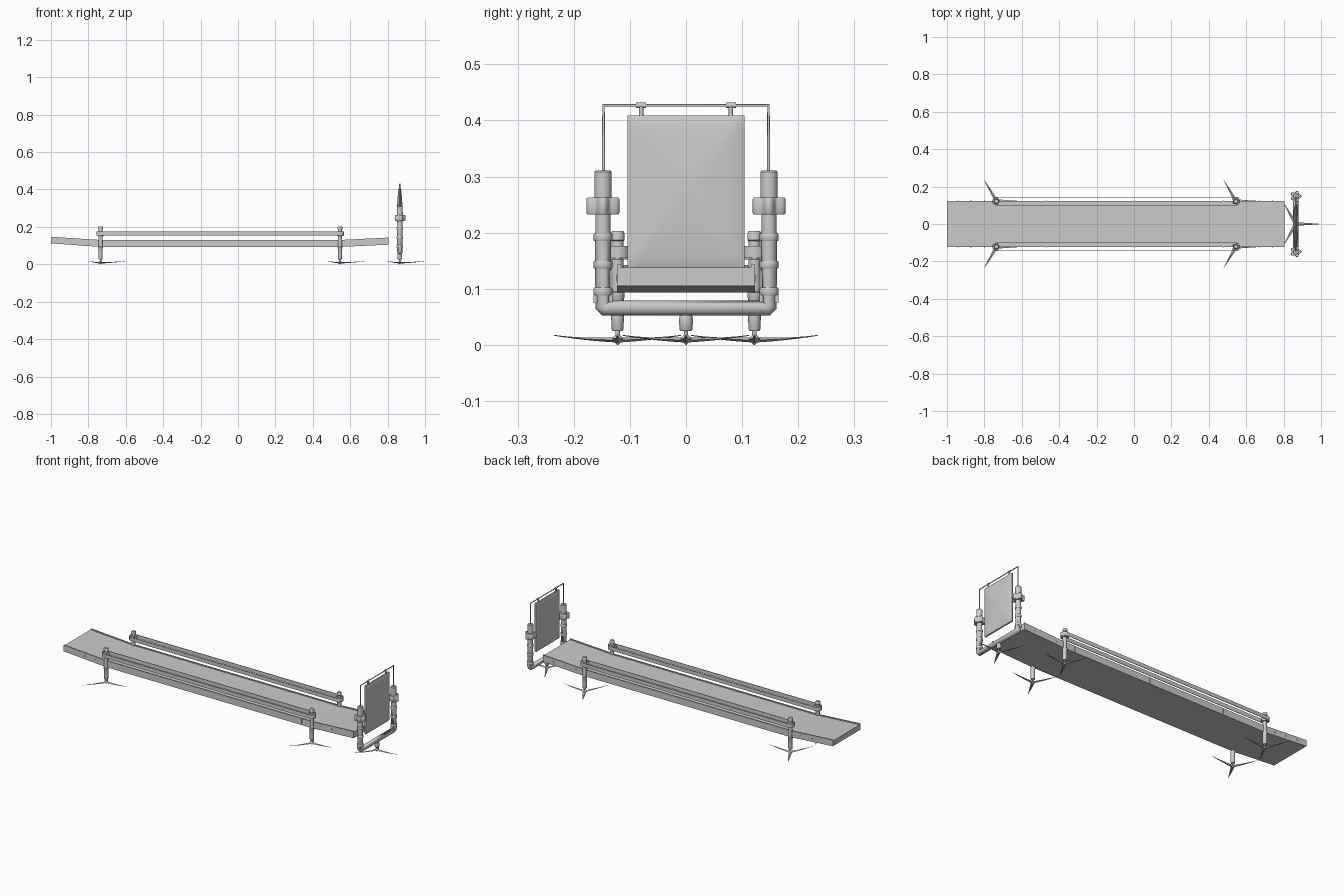
import bpy, bmesh, math
from mathutils import Vector

if "Cube" in bpy.data.objects:
    bpy.data.objects.remove(bpy.data.objects["Cube"])


def finish(name, bm, smooth=True):
    bmesh.ops.recalc_face_normals(bm, faces=bm.faces)
    me = bpy.data.meshes.new(name)
    bm.to_mesh(me)
    bm.free()
    ob = bpy.data.objects.new(name, me)
    bpy.context.collection.objects.link(ob)
    if smooth:
        bpy.ops.object.select_all(action='DESELECT')
        ob.select_set(True)
        bpy.context.view_layer.objects.active = ob
        bpy.ops.object.shade_smooth_by_angle(angle=math.radians(35))
    return ob


def loft(name, rings, smooth=True):
    bm = bmesh.new()
    rows = [[bm.verts.new(p) for p in ring] for ring in rings]
    n = len(rows[0])
    for a, b in zip(rows, rows[1:]):
        for i in range(n):
            bm.faces.new((a[i], a[(i + 1) % n], b[(i + 1) % n], b[i]))
    bm.faces.new(rows[0])
    bm.faces.new(rows[-1])
    return finish(name, bm, smooth)


def lathe(name, x, y, profile, n=20):
    return loft(name, [[(x + r * math.cos(t), y + r * math.sin(t), z)
                        for t in (math.tau * i / n for i in range(n))] for r, z in profile])


def pipe(name, pts, r):
    cu = bpy.data.curves.new(name, 'CURVE')
    cu.dimensions = '3D'
    cu.bevel_depth = r
    cu.bevel_resolution = 4
    cu.use_fill_caps = True
    sp = cu.splines.new('POLY')
    sp.points.add(len(pts) - 1)
    for p, co in zip(sp.points, pts):
        p.co = (*co, 1)
    ob = bpy.data.objects.new(name, cu)
    bpy.context.collection.objects.link(ob)
    return ob


def box(name, lo, hi):
    xs = [(lo[0], lo[1]), (hi[0], lo[1]), (hi[0], hi[1]), (lo[0], hi[1])]
    return loft(name, [[(x, y, z) for x, y in xs] for z in (lo[2], hi[2])], False)


def lobed(name, x, y, z0, z1, r0, amp, lobes=5, n=60):
    def ring(z, s):
        out = []
        for i in range(n):
            t = math.tau * i / n
            r = s * (r0 + amp * math.cos(lobes * t))
            out.append((x + r * math.cos(t), y + r * math.sin(t), z))
        return out
    return loft(name, [ring(z0, .93), ring(z0 + .003, 1), ring(z1 - .003, 1), ring(z1, .93)])


# three-bladed foot with slim upturned legs and a pointed hub
def foot(x, y):
    lathe("foot_hub", x, y, [(.001, 0), (.010, .009), (.010, .011), (.004, .018), (.004, .03)], 12)
    for k in range(3):
        a = math.tau * k / 3
        d, s = Vector((math.cos(a), math.sin(a), 0)), Vector((-math.sin(a), math.cos(a), 0))
        c = Vector((x, y, 0))
        rings = []
        for i in range(9):
            u = i / 8
            w, h = .009 * (1 - u) + .0008, .004 * (1 - u) ** 1.5 + .0008
            p = c + d * (.13 * u) + Vector((0, 0, .009 + .008 * u * u))
            rings.append([p + s * w, p + Vector((0, 0, h)), p - s * w, p - Vector((0, 0, h))])
        loft("foot_leg", rings)


# deck with both ends sloping up
deck_line = [(-1, .112, .142), (-.735, .093, .125), (.545, .093, .125), (.805, .105, .138)]
H = .122
loft("deck", [[(x, -H, b), (x, H, b), (x, H, t), (x, -H, t)] for x, b, t in deck_line], False)
for s in (-1, 1):
    # raised edge strips
    loft("deck_edge", [[(x, s * (H - .006), b), (x, s * (H + .001), b), (x, s * (H + .001), t + .005),
                        (x, s * (H - .006), t + .005)] for x, b, t in deck_line], False)
    # joints between edge sections
    for x in (-.47, 0, .48):
        box("edge_joint", (x - .003, s * .1235 - .001, .094), (x + .003, s * .1235 + .001, .129))
    # small fasteners along the sloping ends
    for x in (-.94, -.87, -.8, .6, .67, .74):
        z = .11 + .017 * max(0, (-x - .735) / .265, (x - .545) / .35)
        box("edge_fastener", (x - .003, s * .1235 - .001, z), (x + .003, s * .1235 + .001, z + .006))

POSTS = (-.735, .545)
for s in (-1, 1):
    y = s * .122
    for x in POSTS:
        foot(x, y)
        lathe("rail_post", x, y, [(.009, .025), (.0105, .028), (.0115, .05), (.0115, .083), (.0125, .085),
                                  (.0125, .093), (.0105, .095), (.0105, .185), (.0125, .187),
                                  (.0125, .198), (.010, .203)])
        lobed("post_clamp", x, y, .152, .176, .018, .003)
    # flat band looping around the two posts
    outline = []
    for cx, a0 in ((POSTS[1], -90), (POSTS[0], 90)):
        for i in range(13):
            a = math.radians(a0 + 15 * i)
            outline.append((cx, y, math.cos(a), math.sin(a)))
    bm = bmesh.new()
    loops = [[bm.verts.new((cx + r * c, cy + r * q, z)) for cx, cy, c, q in outline]
             for r, z in ((.0225, .155), (.0225, .176), (.0195, .176), (.0195, .155))]
    n = len(outline)
    for j in range(4):
        A, B = loops[j], loops[(j + 1) % 4]
        for i in range(n):
            bm.faces.new((A[i], A[(i + 1) % n], B[(i + 1) % n], B[i]))
    finish("side_band", bm)

# end frame: foot, lower tube and two uprights
X = .865
foot(X, 0)
lathe("frame_socket", X, 0, [(.010, .025), (.0115, .027), (.0125, .045), (.011, .052), (.006, .056)])
pipe("frame_tube", [(X, -.148, .2), (X, -.148, .07), (X, -.144, .066), (X, .144, .066),
                    (X, .148, .07), (X, .148, .2)], .0145)
for s in (-1, 1):
    y = s * .148
    lathe("frame_upright", X, y, [(.0135, .1), (.0135, .25), (.0155, .252), (.0155, .308), (.013, .311)])
    for z in (.095, .143, .192):
        lathe("frame_collar", X, y, [(.0155, z - .007), (.0168, z - .005), (.0168, z + .005), (.0155, z + .007)])
    lobed("frame_clamp", X, y, .232, .263, .026, .0045)
    # short pipe bracing the frame near its corners
    box("corner_lug", (X - .008, y - .017, .075), (X + .008, y + .017, .09))

# thin hanging frame
pipe("hanger_rod", [(X, -.147, .3), (X, -.147, .427), (X, .147, .427), (X, .147, .3)], .003)
for y in (-.08, .08):
    pipe("hanger_ring", [(X, y - .009, .427), (X, y + .009, .427)], .0048)
    pipe("hanger_strap", [(X, y, .427), (X, y, .404)], .004)

# padded panel, thicker towards the middle
bm = bmesh.new()
N, M = 20, 28
grids = []
for side in (-1, 1):
    g = []
    for i in range(N + 1):
        row = []
        for j in range(M + 1):
            u, v = 2 * i / N - 1, 2 * j / M - 1
            edge = min(1 - abs(u), 1 - abs(v))
            row.append(bm.verts.new((X + side * (.004 + .012 * math.sqrt(edge)), u * .104, .273 + v * .136)))
        g.append(row)
    for i in range(N):
        for j in range(M):
            bm.faces.new((g[i][j], g[i + 1][j], g[i + 1][j + 1], g[i][j + 1]))
    grids.append(g)
rims = [[g[i][0] for i in range(N)] + [g[N][j] for j in range(M)] + [g[i][M] for i in range(N, 0, -1)]
        + [g[0][j] for j in range(M, 0, -1)] for g in grids]
L = len(rims[0])
for i in range(L):
    k = (i + 1) % L
    bm.faces.new((rims[0][i], rims[0][k], rims[1][k], rims[1][i]))
finish("hanging_panel", bm)
